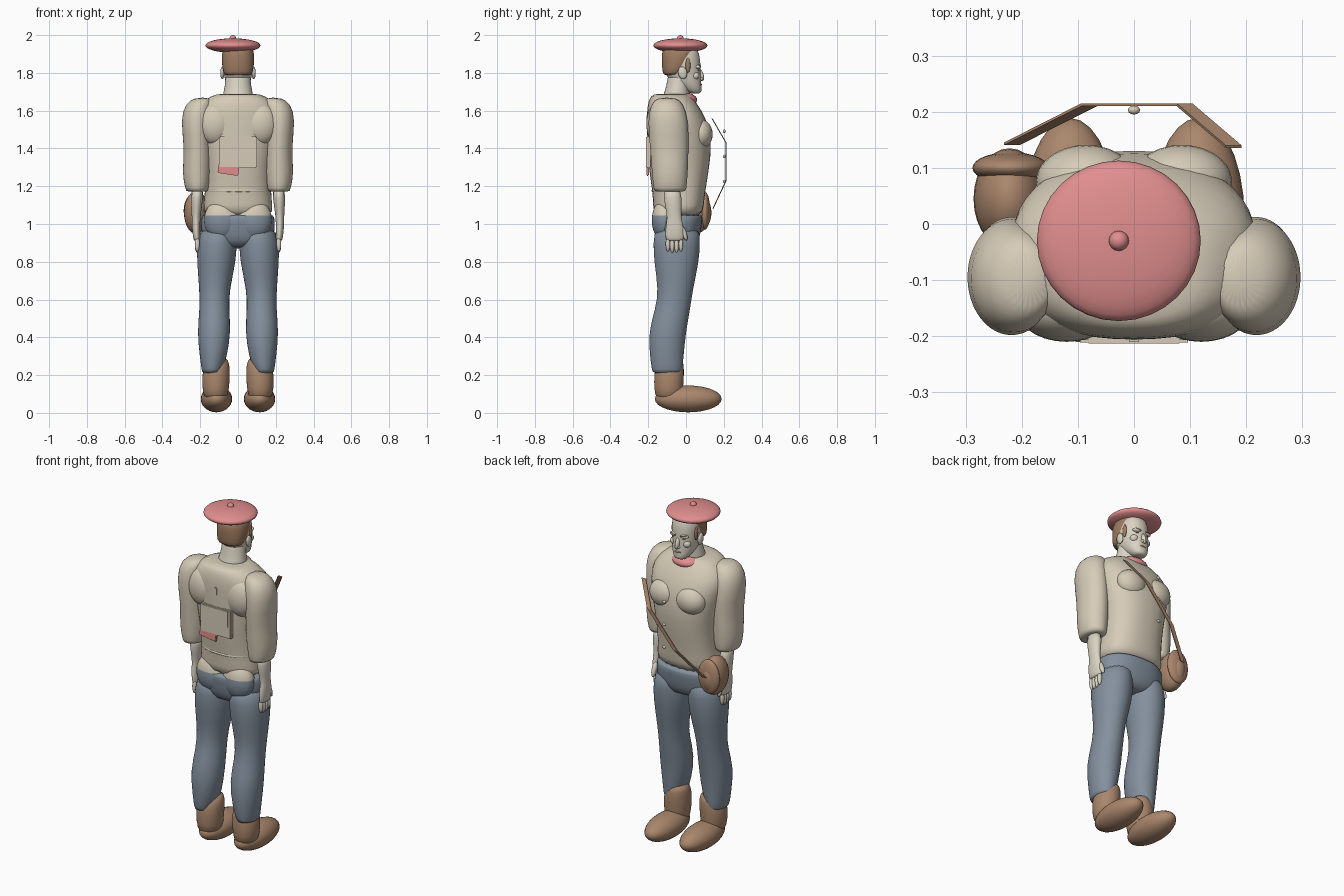
import bpy, bmesh
from math import sin, cos, pi, copysign
from mathutils import Matrix, Vector, Euler

cube = bpy.data.objects.get("Cube")
if cube:
    bpy.data.objects.remove(cube)


def material(name, r, g, b):
    m = bpy.data.materials.new(name)
    m.use_nodes = True
    m.diffuse_color = (r, g, b, 1)
    m.node_tree.nodes["Principled BSDF"].inputs["Base Color"].default_value = (r, g, b, 1)
    return m


SHIRT = material("cream shirt", .67, .60, .48)
SKIN = material("pale skin", .70, .65, .55)
DENIM = material("blue grey trousers", .23, .28, .34)
LEATHER = material("brown leather", .40, .24, .15)
HAIR = material("brown hair", .34, .20, .12)
PINK = material("dusty pink", .75, .27, .27)


def finish(name, bm, mats, mirror=False, smooth=True, subdivide=0, split=None):
    """Turn a bmesh into an object; faces above the split height take the second material."""
    bmesh.ops.recalc_face_normals(bm, faces=bm.faces)
    for f in bm.faces:
        f.smooth = smooth
        if split is not None:
            f.material_index = int(f.calc_center_median().z > split)
    mesh = bpy.data.meshes.new(name)
    bm.to_mesh(mesh)
    bm.free()
    for m in mats:
        mesh.materials.append(m)
    ob = bpy.data.objects.new(name, mesh)
    bpy.context.collection.objects.link(ob)
    if mirror:
        ob.modifiers.new("Mirror", "MIRROR").use_mirror_merge = False
    if subdivide:
        sub = ob.modifiers.new("Subdivision", "SUBSURF")
        sub.levels = sub.render_levels = subdivide
    return ob


def loft(name, mat, rows, power=2.0, sides=24, **kw):
    """Skin rounded cross-sections given as (z, centre x, centre y, radius x, radius y)."""
    bm = bmesh.new()
    rings = []
    for z, cx, cy, rx, ry in rows:
        ring = []
        for i in range(sides):
            a = 2 * pi * i / sides
            u, v = [copysign(abs(t) ** (2 / power), t) for t in (cos(a), sin(a))]
            ring.append(bm.verts.new((cx + rx * u, cy + ry * v, z)))
        rings.append(ring)
    for low, high in zip(rings, rings[1:]):
        for i in range(sides):
            j = (i + 1) % sides
            bm.faces.new((low[i], low[j], high[j], high[i]))
    bm.faces.new(rings[0])
    bm.faces.new(rings[-1])
    return finish(name, bm, [mat], subdivide=1, **kw)


def ball(name, mats, centre, radii, tilt=(0, 0, 0), segments=28, **kw):
    bm = bmesh.new()
    m = Matrix.LocRotScale(Vector(centre), Euler(tilt), Vector(radii))
    bmesh.ops.create_uvsphere(bm, u_segments=segments, v_segments=segments // 2, radius=1, matrix=m)
    return finish(name, bm, mats if isinstance(mats, list) else [mats], **kw)


def box(name, mat, centre, size, tilt=(0, 0, 0), bevel=.004, **kw):
    bm = bmesh.new()
    m = Matrix.LocRotScale(Vector(centre), Euler(tilt), Vector(size))
    bmesh.ops.create_cube(bm, size=1, matrix=m)
    bmesh.ops.bevel(bm, geom=bm.edges[:], offset=bevel, segments=2, affect="EDGES")
    return finish(name, bm, [mat], smooth=False, **kw)


# Torso with chest muscles
loft("torso", SHIRT, [
    (1.03, 0, -.042, .19, .13), (1.10, 0, -.04, .183, .135), (1.17, 0, -.038, .175, .14),
    (1.3, 0, -.037, .178, .162), (1.42, 0, -.035, .2, .172), (1.53, 0, -.044, .225, .163),
    (1.6, 0, -.062, .225, .146), (1.65, 0, -.075, .185, .125), (1.68, 0, -.08, .14, .105),
    (1.69, 0, -.08, .1, .08)], power=2.4)
ball("chest", SHIRT, (.085, .075, 1.475), (.09, .066, .08), mirror=True)
ball("shoulder_blade", SHIRT, (.12, -.15, 1.53), (.09, .06, .11), mirror=True)
loft("shirt_hem", SHIRT, [(1.165, 0, -.04, .172, .139), (1.172, 0, -.04, .18, .147),
                          (1.2, 0, -.04, .172, .142)], power=2.4)

# Puffed sleeves, forearms and hands
loft("sleeve", SHIRT, [
    (1.67, .185, -.1, .04, .05), (1.64, .205, -.1, .075, .085), (1.55, .223, -.095, .083, .11),
    (1.4, .212, -.088, .07, .102), (1.27, .218, -.085, .08, .096), (1.18, .216, -.085, .062, .087),
    (1.17, .215, -.085, .058, .083)], mirror=True)
loft("forearm", SKIN, [
    (1.2, .215, -.075, .04, .055), (1.08, .22, -.066, .027, .042), (1.03, .222, -.062, .022, .036),
    (.98, .222, -.06, .022, .05), (.92, .218, -.06, .019, .048), (.91, .217, -.06, .015, .044)],
    mirror=True)
for i in range(4):
    ball("finger", SKIN, (.216, -.096 + .023 * i, .895 - .006 * (i in (1, 2))),
         (.013, .012, .042), segments=12, mirror=True)
ball("thumb", SKIN, (.215, -.012, .955), (.014, .014, .045), (.35, 0, 0), 12, mirror=True)

# Trousers
loft("trouser_hips", DENIM, [
    (.87, 0, -.045, .1, .08), (.91, 0, -.045, .185, .115), (.98, 0, -.045, .2, .128),
    (1.04, 0, -.045, .193, .134), (1.05, 0, -.045, .19, .132)], power=2.3)
loft("trouser_leg", DENIM, [
    (1.0, .1, -.045, .09, .12), (.9, .112, -.05, .107, .125), (.8, .114, -.05, .104, .12),
    (.65, .125, -.055, .08, .091), (.55, .125, -.07, .078, .093), (.43, .127, -.1, .09, .1),
    (.3, .13, -.102, .073, .09), (.22, .138, -.1, .054, .08), (.21, .138, -.1, .05, .075)],
    mirror=True)
ball("seat", [DENIM, SHIRT], (.085, -.115, 1.02), (.095, .066, .11), mirror=True, split=1.045)
ball("knee", DENIM, (.125, -.01, .62), (.055, .04, .07), mirror=True)

# Boots
ball("boot_foot", LEATHER, (.114, .012, .074), (.083, .177, .071), mirror=True)
loft("boot_shaft", LEATHER, [
    (.06, .118, -.09, .06, .07), (.13, .118, -.092, .071, .077), (.2, .117, -.09, .075, .08),
    (.26, .11, -.085, .066, .074), (.295, .1, -.075, .04, .05)], mirror=True)

# Neck and head
loft("neck", SKIN, [
    (1.64, 0, -.06, .095, .085), (1.7, 0, -.045, .075, .065), (1.76, 0, -.04, .066, .06),
    (1.82, 0, -.03, .066, .06)])
loft("head", SKIN, [
    (1.69, 0, .05, .025, .022), (1.7, 0, .042, .042, .04), (1.735, 0, .015, .062, .067),
    (1.78, 0, -.015, .074, .094), (1.84, 0, -.022, .08, .1), (1.9, 0, -.025, .08, .098),
    (1.95, 0, -.03, .065, .08)], power=2.2)
loft("hair", HAIR, [
    (1.785, 0, -.07, .066, .045), (1.8, 0, -.064, .078, .06), (1.84, 0, -.052, .085, .076),
    (1.9, 0, -.038, .088, .092), (1.95, 0, -.03, .075, .09)], power=2.2)
ball("ear", SKIN, (.083, -.018, 1.8), (.011, .024, .034), (.2, 0, 0), 14, mirror=True)
ball("sideburn", HAIR, (.074, .01, 1.84), (.009, .014, .04), segments=12, mirror=True)
ball("nose", SKIN, (0, .078, 1.788), (.013, .016, .034), (.3, 0, 0), 14)
ball("nostril", SKIN, (.008, .08, 1.768), (.009, .011, .008), segments=12, mirror=True)
ball("brow_ridge", SKIN, (.03, .062, 1.832), (.03, .017, .012), segments=14, mirror=True)
ball("eyebrow", HAIR, (.033, .071, 1.836), (.021, .009, .004), (0, -.15, -.25), 12, mirror=True)
ball("eye", HAIR, (.032, .066, 1.816), (.012, .007, .004), segments=12, mirror=True)
ball("cheek", SKIN, (.04, .05, 1.785), (.025, .022, .022), segments=14, mirror=True)
ball("lips", PINK, (0, .076, 1.738), (.022, .008, .006), segments=14)
ball("chin", SKIN, (0, .062, 1.71), (.025, .02, .017), segments=14)

# Beret and neckerchief
ball("beret", PINK, (-.027, -.03, 1.945), (.146, .143, .038), segments=32)
ball("beret_button", PINK, (-.027, -.03, 1.982), (.018, .018, .018), segments=16)
ball("neckerchief", PINK, (0, 0, 1.663), (.08, .06, .033), (-.15, 0, 0))

# Shoulder bag with its round flap and flat strap
ball("bag_body", LEATHER, (-.222, .045, 1.06), (.064, .09, .112))
ball("bag_flap", LEATHER, (-.22, .1, 1.07), (.068, .028, .1))
bm = bmesh.new()
path = [(.178, .14, 1.56), (.09, .215, 1.43), (-.08, .215, 1.23), (-.218, .145, 1.08)]
edges = [[bm.verts.new((x + s, y, z)) for s in (-.014, .014)] for x, y, z in path]
for a, b in zip(edges, edges[1:]):
    bm.faces.new((a[0], a[1], b[1], b[0]))
strap = finish("bag_strap", bm, [LEATHER], smooth=False)
strap.modifiers.new("Solidify", "SOLIDIFY").thickness = .005

# Shirt buttons, and the pack with its pink tongue on the back
for i in range(3):
    ball("shirt_button", SHIRT, (0, .203, 1.225 + .133 * i), (.011, .008, .009), segments=12)
box("back_pack", SHIRT, (0, -.199, 1.38), (.2, .024, .165))
box("pack_flap", SHIRT, (0, -.207, 1.41), (.17, .012, .1))
box("pack_tongue", PINK, (-.05, -.203, 1.29), (.11, .014, .055), (0, .15, 0))
box("collar_tab", SHIRT, (0, -.203, 1.555), (.025, .014, .045))
